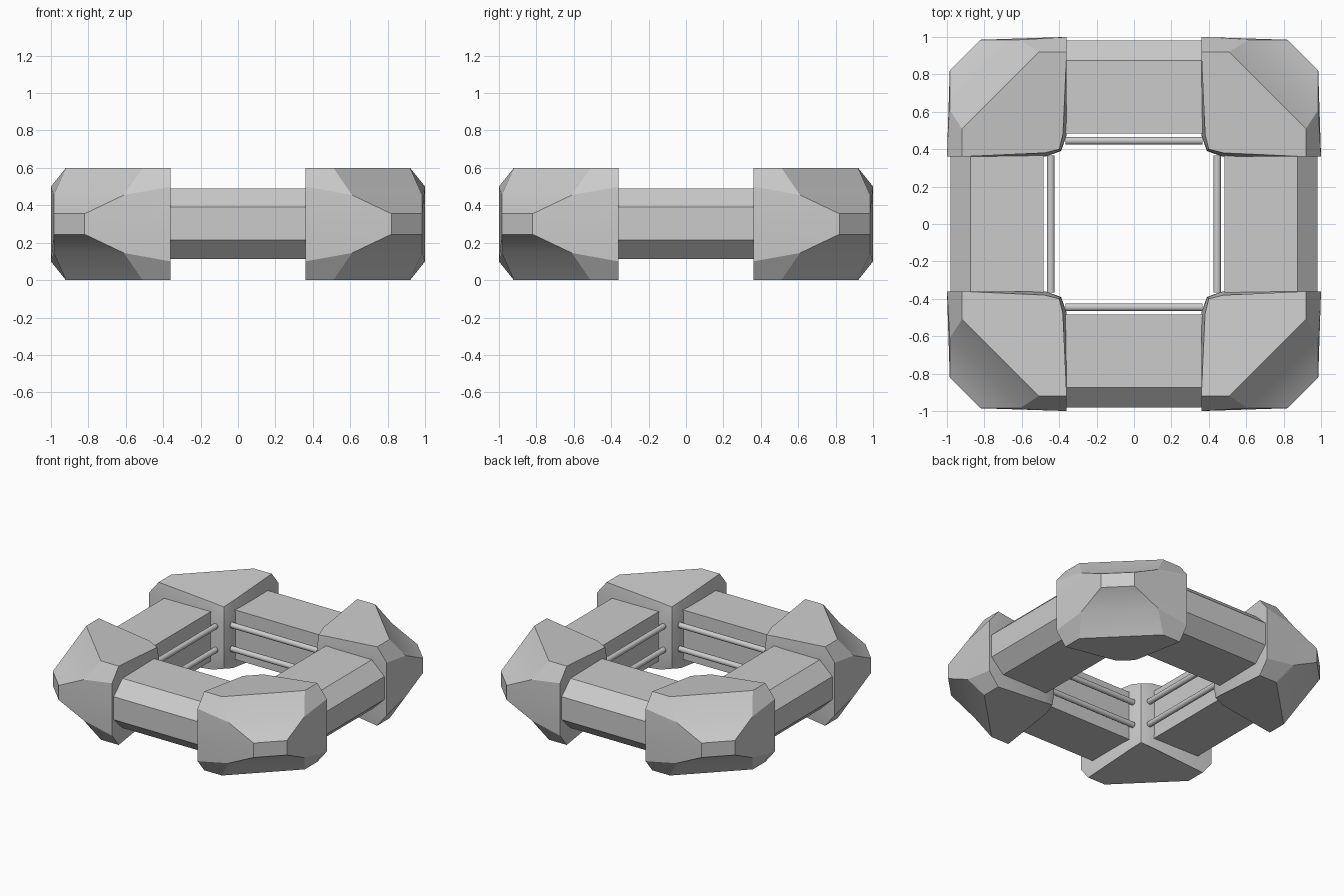
import bpy, bmesh, math
from mathutils import Matrix

if "Cube" in bpy.data.objects:
    bpy.data.objects.remove(bpy.data.objects["Cube"])


def make_object(name, bm, angle, smooth=30):
    bmesh.ops.rotate(bm, verts=bm.verts, cent=(0, 0, 0), matrix=Matrix.Rotation(angle, 3, 'Z'))
    bmesh.ops.recalc_face_normals(bm, faces=bm.faces)
    mesh = bpy.data.meshes.new(name)
    bm.to_mesh(mesh)
    bm.free()
    ob = bpy.data.objects.new(name, mesh)
    bpy.context.collection.objects.link(ob)
    bpy.ops.object.select_all(action='DESELECT')
    bpy.context.view_layer.objects.active = ob
    ob.select_set(True)
    bpy.ops.object.shade_smooth_by_angle(angle=math.radians(smooth))
    return ob


def loft(rings):
    """Skin closed rings of equal length and cap both ends."""
    bm = bmesh.new()
    vs = [[bm.verts.new(p) for p in r] for r in rings]
    n = len(rings[0])
    for a, b in zip(vs, vs[1:]):
        for i in range(n):
            j = (i + 1) % n
            bm.faces.new((a[i], a[j], b[j], b[i]))
    bm.faces.new(vs[0])
    bm.faces.new(vs[-1])
    return bm


def corner_ring(half, apex):
    """Complete a half ring by mirroring it across the diagonal."""
    mirrored = [(y, x, z) for x, y, z in half]
    return [half[0], half[1], mirrored[1], mirrored[0], mirrored[2], apex, half[2]]


# Corner blocks: upper rings, mirrored about the mid height
upper = [
    corner_ring([(.36, .92, .60), (.51, .92, .60), (.38, .48, .555)], (.40, .40, .535)),
    corner_ring([(.36, 1.0, .50), (.61, .985, .455), (.36, .475, .46)], (.392, .392, .46)),
    corner_ring([(.36, 1.0, .355), (.82, .985, .355), (.36, .475, .355)], (.39, .39, .355)),
]
rings = upper + [[(x, y, .6 - z) for x, y, z in r] for r in reversed(upper)]

# Beam cross-section (y, z), chamfered on the outer side
beam = [(-.485, .49), (-.875, .49), (-.98, .39), (-.98, .215), (-.875, .113), (-.485, .113)]

for k in range(4):
    a = k * math.pi / 2
    make_object(f"corner_block_{k}", loft(rings), a)
    make_object(f"beam_{k}", loft([[(x, y, z) for y, z in beam] for x in (-.37, .37)]), a)
    # Pair of thin rods along the inner wall
    for name, z in (("upper", .39), ("lower", .21)):
        rod = [[(x, -.445 + .021 * math.cos(t * math.pi / 8), z + .021 * math.sin(t * math.pi / 8))
                for t in range(16)] for x in (-.365, .365)]
        make_object(f"{name}_rod_{k}", loft(rod), a)
